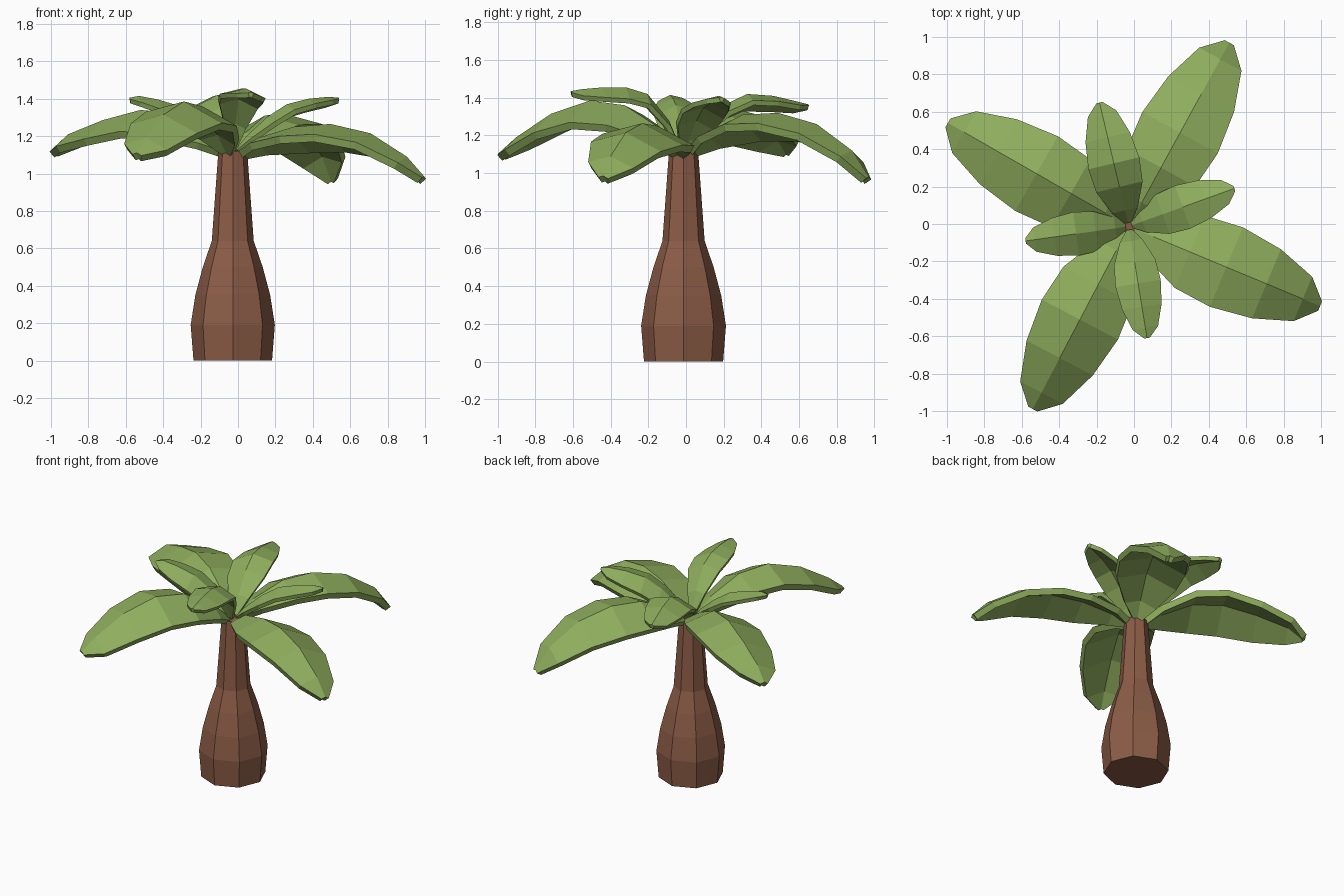
import bpy
import bmesh
import math
from mathutils import Vector

cube = bpy.data.objects.get("Cube")
if cube:
    bpy.data.objects.remove(cube, do_unlink=True)

CX, CY = -0.028, -0.013  # trunk axis


def make_material(name, rgb):
    mat = bpy.data.materials.new(name)
    mat.use_nodes = True
    colour = (*rgb, 1.0)
    mat.diffuse_color = colour
    mat.node_tree.nodes["Principled BSDF"].inputs["Base Color"].default_value = colour
    return mat


bark = make_material("bark_brown", (0.26, 0.107, 0.062))
green = make_material("leaf_green", (0.275, 0.42, 0.11))


def add_object(name, bm, mat):
    mesh = bpy.data.meshes.new(name)
    bm.to_mesh(mesh)
    bm.free()
    mesh.materials.append(mat)
    obj = bpy.data.objects.new(name, mesh)
    bpy.context.collection.objects.link(obj)
    return obj


# Trunk: bottle-shaped octagonal column, profile of (radius, height)
def build_trunk(profile, sides=8):
    bm = bmesh.new()
    rings = []
    for r, z in profile:
        angles = [2 * math.pi * k / sides for k in range(sides)]
        rings.append([bm.verts.new((CX + r * math.cos(a), CY + r * math.sin(a), z))
                      for a in angles])
    for low, high in zip(rings, rings[1:]):
        for k in range(sides):
            n = (k + 1) % sides
            bm.faces.new((low[k], low[n], high[n], high[k]))
    bm.faces.new(rings[0][::-1])
    bm.faces.new(rings[-1])
    return add_object("trunk", bm, bark)


build_trunk([(0.21, 0), (0.225, 0.19), (0.2, 0.35), (0.16, 0.5), (0.112, 0.64), (0.077, 1.12)])

# Leaf outline shared by every frond: fraction of length, fraction of full width
STATIONS = [(0.03, 0.13), (0.13, 0.5), (0.32, 0.91), (0.51, 1.0),
            (0.72, 0.87), (0.91, 0.56), (1.0, 0.12)]


# Leaf: arched strip with a raised midrib, rolled a little to one side
def build_leaf(name, degrees, length, width, heights, thickness):
    a = math.radians(degrees)
    out = Vector((math.cos(a), math.sin(a), 0))
    side = Vector((-out.y, out.x, 0))
    bm = bmesh.new()
    rows = []
    for (along, wide), z in zip(STATIONS, heights):
        mid = Vector((CX, CY, z)) + out * along * length
        half = side * width * wide / 2
        drop = Vector((0, 0, width * wide))
        rows.append([bm.verts.new(p) for p in
                     (mid - half - drop * 0.12, mid, mid + half - drop * 0.25)])
    for near, far in zip(rows, rows[1:]):
        for j in range(2):
            bm.faces.new((near[j], far[j], far[j + 1], near[j + 1]))
    leaf = add_object(name, bm, green)
    solid = leaf.modifiers.new("thickness", "SOLIDIFY")
    solid.thickness = thickness
    solid.offset = -1
    return leaf


# Lower ring of large drooping leaves: midrib heights from base to tip
large = {
    "large_leaf_left": (-22.6, 1.108, [1.12, 1.19, 1.25, 1.265, 1.215, 1.09, 0.985]),
    "large_leaf_back": (61.3, 1.12, [1.13, 1.22, 1.31, 1.32, 1.26, 1.12, 0.98]),
    "large_leaf_right": (150.2, 1.114, [1.13, 1.22, 1.32, 1.34, 1.285, 1.21, 1.13]),
    "large_leaf_front": (-117.7, 1.103, [1.13, 1.24, 1.36, 1.385, 1.315, 1.19, 1.11]),
}
for name, (degrees, length, heights) in large.items():
    build_leaf(name, degrees, length, 0.46, heights, 0.042)

# Upper ring of small raised leaves
small = {
    "small_leaf_left": (19.8, 0.6, 0.245, [1.13, 1.2, 1.3, 1.37, 1.4, 1.41, 1.405]),
    "small_leaf_back": (103.3, 0.68, 0.28, [1.13, 1.24, 1.36, 1.42, 1.41, 1.38, 1.365]),
    "small_leaf_right": (188, 0.557, 0.235, [1.13, 1.2, 1.29, 1.36, 1.395, 1.415, 1.405]),
    "small_leaf_front": (-80.7, 0.605, 0.245, [1.14, 1.28, 1.42, 1.455, 1.455, 1.445, 1.435]),
}
for name, (degrees, length, width, heights) in small.items():
    build_leaf(name, degrees, length, width, heights, 0.027)
